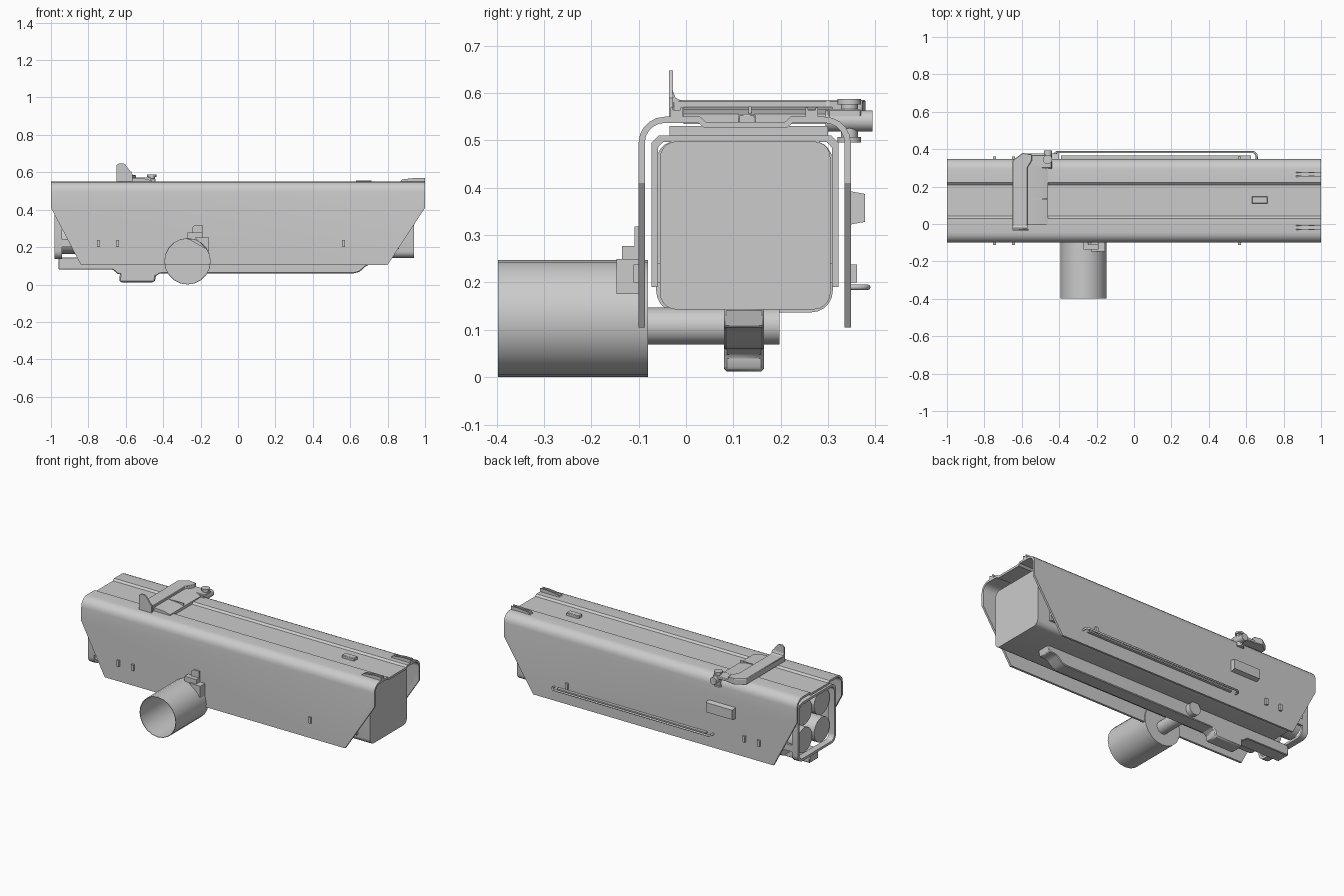
import bpy, bmesh, math
from mathutils import Vector

PLACE = {'X': lambda p, t: (t, p[0], p[1]),   # profile in (y, z)
         'Y': lambda p, t: (p[0], t, p[1]),   # profile in (x, z)
         'Z': lambda p, t: (p[0], p[1], t)}   # profile in (x, y)


def finish(bm, name, bevel=0.0, smooth=True):
    bmesh.ops.recalc_face_normals(bm, faces=bm.faces)
    me = bpy.data.meshes.new(name)
    bm.to_mesh(me)
    bm.free()
    ob = bpy.data.objects.new(name, me)
    bpy.context.collection.objects.link(ob)
    if bevel:
        m = ob.modifiers.new("bevel", 'BEVEL')
        m.width, m.segments = bevel, 1
    if smooth:
        bpy.context.view_layer.objects.active = ob
        ob.select_set(True)
        bpy.ops.object.shade_smooth_by_angle(angle=math.radians(32))
        ob.select_set(False)
    return ob


def prism_bm(axis, pts, a, b):
    bm = bmesh.new()
    lo, hi = ([bm.verts.new(PLACE[axis](p, t)) for p in pts] for t in (a, b))
    n = len(pts)
    bm.faces.new(lo)
    bm.faces.new(hi[::-1])
    for i in range(n):
        bm.faces.new((lo[i], hi[i], hi[(i + 1) % n], lo[(i + 1) % n]))
    return bm


def prism(name, axis, pts, a, b, bevel=0.0):
    return finish(prism_bm(axis, pts, a, b), name, bevel)


def box(name, x, y, z, bevel=0.0):
    return prism(name, 'Z', [(x[0], y[0]), (x[1], y[0]), (x[1], y[1]), (x[0], y[1])], *z, bevel)


def circle(c, r, n=20):
    return [(c[0] + r * math.cos(2 * math.pi * i / n), c[1] + r * math.sin(2 * math.pi * i / n))
            for i in range(n)]


def arc(cx, cz, r, a0, a1, n=5):
    return [(cx + r * math.cos(math.radians(a0 + (a1 - a0) * i / n)),
             cz + r * math.sin(math.radians(a0 + (a1 - a0) * i / n))) for i in range(n + 1)]


def round_rect(y0, y1, z0, z1, r):
    return (arc(y1 - r, z1 - r, r, 0, 90) + arc(y0 + r, z1 - r, r, 90, 180)
            + arc(y0 + r, z0 + r, r, 180, 270) + arc(y1 - r, z0 + r, r, 270, 360))


# Folded sheet cover with a shallow roof recess and slanted lower ends
T = 0.013
outer = ([(-0.1, 0.105)] + arc(-0.045, 0.495, 0.055, 180, 90)
         + [(0.03, 0.55), (0.042, 0.539), (0.209, 0.539), (0.221, 0.55)]
         + arc(0.293, 0.495, 0.055, 90, 0) + [(0.348, 0.105)])
inner = ([(0.348 - T, 0.105)] + arc(0.293, 0.495, 0.055 - T, 0, 90)
         + [(0.225, 0.537), (0.212, 0.526), (0.039, 0.526), (0.026, 0.537)]
         + arc(-0.045, 0.495, 0.055 - T, 90, 180) + [(-0.1 + T, 0.105)])
bm = prism_bm('X', outer + inner, -1, 1)
for s, foot in ((-1, 0.84), (1, 0.80)):
    co, low = Vector((s, 0, 0.41)), Vector((s * foot, 0, 0.105))
    d = co - low
    no = Vector((d.z * s, 0, -abs(d.x)))
    bmesh.ops.bisect_plane(bm, geom=bm.verts[:] + bm.edges[:] + bm.faces[:],
                           plane_co=co, plane_no=no, clear_outer=True)
    bmesh.ops.holes_fill(bm, edges=[e for e in bm.edges if e.is_boundary], sides=0)
finish(bm, "cover")

# Inner saddle between cover and launch box
prism("saddle", 'X', [(-0.073, 0.19), (-0.073, 0.495), (-0.058, 0.51), (0.307, 0.51), (0.322, 0.495),
                      (0.322, 0.19), (0.308, 0.19), (0.308, 0.485), (0.297, 0.497), (-0.048, 0.497),
                      (-0.059, 0.485), (-0.059, 0.19)], -0.86, 0.86)
box("roof_spacer", (-0.8, 0.8), (-0.035, 0.3), (0.508, 0.53))

# Box body, closed at the right end
prism("box_body", 'X', round_rect(-0.055, 0.305, 0.143, 0.498, 0.035), -0.86, 0.94)

# Four tubes in the left end with the ring frame around them
for j, y in enumerate((0.04, 0.21)):
    for k, z in enumerate((0.24, 0.41)):
        prism(f"tube_{j}{k}", 'X', circle((y, z), 0.076), -0.955, -0.8)
out, inn = round_rect(-0.063, 0.31, 0.137, 0.5, 0.045), round_rect(-0.048, 0.295, 0.152, 0.485, 0.033)
bm = bmesh.new()
rings = [[bm.verts.new((x, *p)) for p in prof]
         for x, prof in ((-0.98, out), (-0.94, out), (-0.94, inn), (-0.98, inn))]
n = len(out)
for r in range(4):
    for i in range(n):
        q = rings[(r + 1) % 4]
        bm.faces.new((rings[r][i], rings[r][(i + 1) % n], q[(i + 1) % n], q[i]))
finish(bm, "end_frame")
for y in (-0.055, 0.302):
    box("frame_stay", (-0.95, -0.85), (y - 0.007, y + 0.007), (0.2, 0.24))

# Belly rail with the deep foot block
prism("belly_rail", 'Y', [(-0.96, 0.145), (-0.96, 0.08), (-0.67, 0.08), (-0.64, 0.055), (-0.46, 0.055),
                          (-0.4, 0.06), (0.62, 0.06), (0.65, 0.068), (0.68, 0.095), (0.7, 0.105),
                          (0.74, 0.105), (0.75, 0.145)], 0.08, 0.165, 0.004)
prism("foot_block", 'Y', [(-0.63, 0.07), (-0.635, 0.022), (-0.628, 0.012), (-0.45, 0.012),
                          (-0.443, 0.022), (-0.44, 0.045), (-0.4, 0.07)], 0.08, 0.165, 0.008)

# Open side barrel with closed back and its axle
bm = bmesh.new()
prof = [(-0.08, 0.124), (-0.397, 0.124), (-0.397, 0.121), (-0.086, 0.121)]
rings = [[bm.verts.new((p[0], y, p[1])) for p in circle((-0.27, 0.124), r)] for y, r in prof]
for a, b in zip(rings, rings[1:]):
    for i in range(20):
        bm.faces.new((a[i], a[(i + 1) % 20], b[(i + 1) % 20], b[i]))
bm.faces.new(rings[0])
bm.faces.new(rings[-1])
finish(bm, "side_barrel")
prism("barrel_axle", 'Y', circle((-0.27, 0.108), 0.039), -0.08, 0.197)

# Stepped bracket holding the barrel
prism("bracket_plate", 'Y', [(-0.27, 0.245), (-0.27, 0.277), (-0.245, 0.277), (-0.245, 0.305), (-0.23, 0.318),
                             (-0.19, 0.318), (-0.19, 0.25), (-0.16, 0.25), (-0.155, 0.18)], -0.109, -0.098)
box("bracket_step", (-0.27, -0.19), (-0.135, -0.1), (0.24, 0.277))
prism("bracket_arm", 'Y', [(-0.23, 0.25), (-0.155, 0.25), (-0.155, 0.176), (-0.172, 0.19)], -0.147, -0.1)

# Small tabs on both cover sides
for x in (-0.745, -0.645, 0.565):
    for side, y in (("front", -0.103), ("back", 0.353)):
        box(f"{side}_tab", (x - 0.008, x + 0.008), (y - 0.008, y + 0.008), (0.2, 0.238))

# Roof wedges and the small roof block
for y in (-0.02, 0.265):
    for off in (-0.013, 0.008):
        prism("roof_wedge", 'Y', [(0.86, 0.545), (0.88, 0.562), (0.95, 0.57), (1.0, 0.57), (1.0, 0.545)],
              y + off, y + off + 0.006)
    prism("roof_wedge_core", 'Y', [(0.875, 0.545), (0.9, 0.558), (1.0, 0.564), (1.0, 0.545)],
          y - 0.01, y + 0.01)
box("roof_block", (0.63, 0.715), (0.11, 0.147), (0.53, 0.556), 0.003)

# Roof latch: bar, upright fin, plate and pivot
prism("latch_bar", 'Z', [(-0.65, -0.028), (-0.57, -0.028), (-0.57, 0.3), (-0.545, 0.34), (-0.545, 0.372),
                         (-0.595, 0.38), (-0.65, 0.34)], 0.548, 0.585, 0.003)
prism("latch_fin", 'Y', [(-0.65, 0.55), (-0.65, 0.638), (-0.635, 0.648), (-0.612, 0.648), (-0.6, 0.638),
                         (-0.565, 0.59), (-0.565, 0.55)], -0.036, -0.027)
prism("fin_fillet", 'X', [(-0.028, 0.58), (-0.028, 0.605), (-0.022, 0.59), (-0.01, 0.584)], -0.65, -0.57)
prism("latch_plate", 'Y', [(-0.58, 0.535), (-0.58, 0.571), (-0.5, 0.566), (-0.46, 0.556), (-0.46, 0.535)],
      -0.005, 0.31)
box("latch_rib", (-0.565, -0.465), (0.132, 0.138), (0.555, 0.572))
box("pivot_arm", (-0.58, -0.44), (0.3, 0.37), (0.548, 0.566), 0.003)
prism("pivot_pin", 'Y', circle((-0.46, 0.541), 0.022, 16), 0.295, 0.394)
for name, r, z in (("bolt_shaft", 0.018, (0.5, 0.58)), ("bolt_head", 0.025, (0.576, 0.587)),
                   ("bolt_nut", 0.025, (0.496, 0.507))):
    prism(name, 'Z', circle((-0.462, 0.345), r, 12), *z)

# Tapered box on the back side
bm = prism_bm('Y', [(-0.58, 0.322), (-0.4, 0.322), (-0.4, 0.393), (-0.58, 0.393)], 0.345, 0.378)
for v in bm.verts:
    if v.co.y > 0.37:
        v.co.z += 0.006 if v.co.z < 0.35 else -0.006
finish(bm, "back_box")

# Long grab rail on the back side
curve = bpy.data.curves.new("back_rail", 'CURVE')
curve.dimensions, curve.bevel_depth, curve.bevel_resolution = '3D', 0.006, 2
path = [(-0.43, 0.34), (-0.43, 0.37), (-0.415, 0.384), (0.64, 0.384), (0.656, 0.37), (0.656, 0.34)]
sp = curve.splines.new('POLY')
sp.points.add(len(path) - 1)
for p, (x, y) in zip(sp.points, path):
    p.co = (x, y, 0.19, 1)
bpy.context.collection.objects.link(bpy.data.objects.new("back_rail", curve))
box("back_ledge", (-0.39, 0.625), (0.345, 0.366), (0.185, 0.194))
